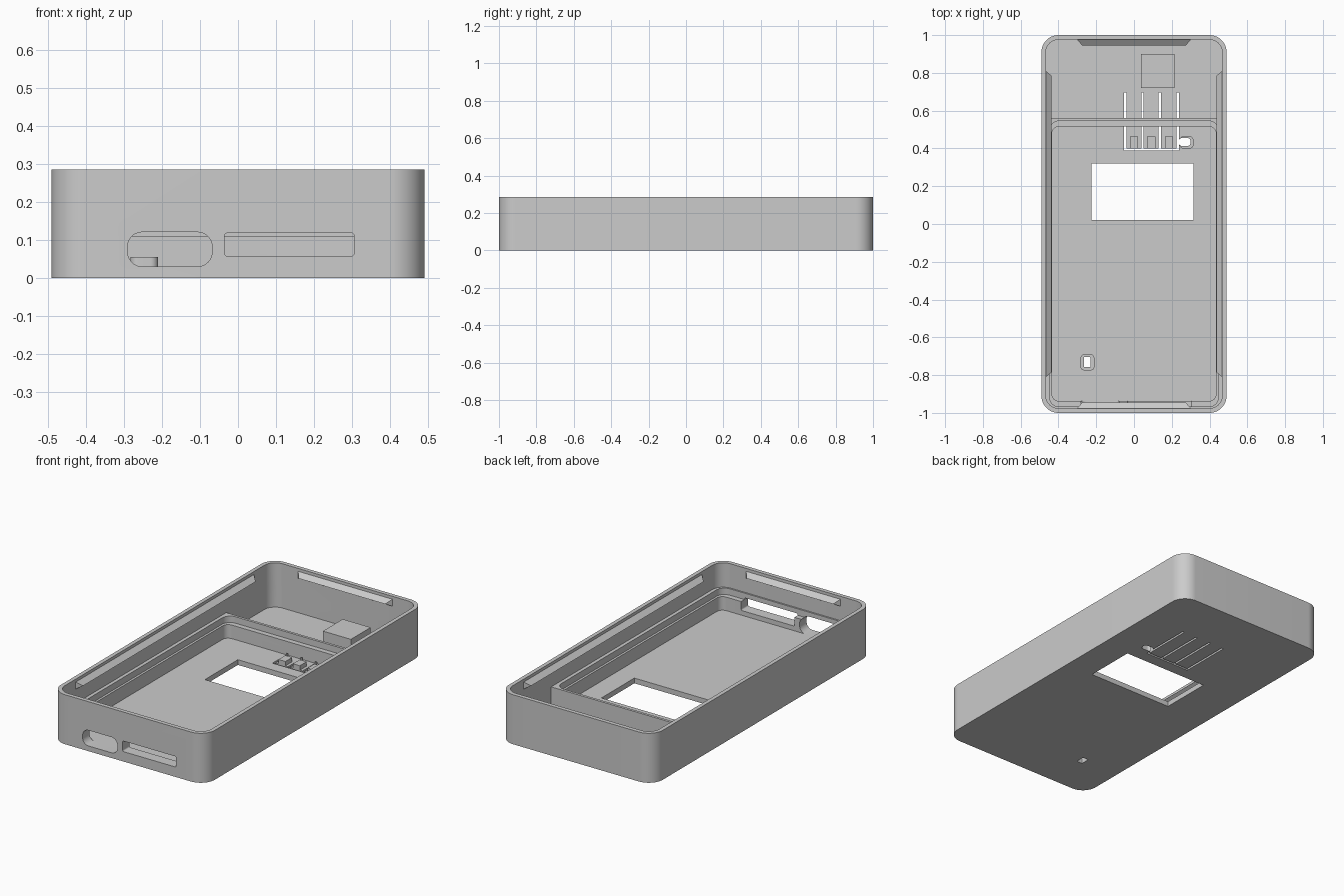
import bpy, bmesh, math
from mathutils import Matrix, Vector

cube = bpy.data.objects.get("Cube")
if cube:
    bpy.data.objects.remove(cube, do_unlink=True)

grey = bpy.data.materials.new("plain_grey")
grey.use_nodes = True
colour = (0.6, 0.6, 0.6, 1)
grey.diffuse_color = colour
grey.node_tree.nodes["Principled BSDF"].inputs["Base Color"].default_value = colour


def finish(name, bm):
    bmesh.ops.recalc_face_normals(bm, faces=bm.faces)
    mesh = bpy.data.meshes.new(name)
    bm.to_mesh(mesh)
    bm.free()
    obj = bpy.data.objects.new(name, mesh)
    obj.data.materials.append(grey)
    bpy.context.collection.objects.link(obj)
    return obj


def prism(name, x0, x1, y0, y1, z0, z1, front=0, back=None, steps=10):
    """Upright block with rounded front and back corners."""
    back = front if back is None else back
    corners = [(x1, y1, -1, -1, back), (x0, y1, 1, -1, back),
               (x0, y0, 1, 1, front), (x1, y0, -1, 1, front)]
    bm = bmesh.new()
    ring = []
    for k, (x, y, sx, sy, r) in enumerate(corners):
        for i in range(steps + 1 if r else 1):
            a = math.pi / 2 * (k + i / steps)
            px = x + r * (sx + math.cos(a)) if r else x
            py = y + r * (sy + math.sin(a)) if r else y
            ring.append(bm.verts.new((px, py, z0)))
    face = bm.faces.new(ring)
    top = bmesh.ops.extrude_face_region(bm, geom=[face])["geom"]
    bmesh.ops.translate(bm, vec=(0, 0, z1 - z0),
                        verts=[v for v in top if isinstance(v, bmesh.types.BMVert)])
    return finish(name, bm)


def cut(target, cutter):
    cutter.hide_render = True
    mod = target.modifiers.new("cut", 'BOOLEAN')
    mod.operation = 'DIFFERENCE'
    mod.solver = 'EXACT'
    mod.object = cutter
    bpy.context.view_layer.objects.active = target
    bpy.ops.object.modifier_apply(modifier=mod.name)
    bpy.data.objects.remove(cutter, do_unlink=True)


def smooth(obj):
    bpy.ops.object.select_all(action='DESELECT')
    obj.select_set(True)
    bpy.context.view_layer.objects.active = obj
    bpy.ops.object.shade_smooth_by_angle(angle=math.radians(30))


FLOOR, LEDGE, RIB, TOP = 0.03, 0.108, 0.145, 0.285
WALL_X, WALL_Y = 0.467, 0.976
ABOVE = 0.4

# Outer shell, then the stepped cavities
case = prism("case", -0.49, 0.49, -1, 1, 0, TOP, 0.09, steps=16)
cut(case, prism("upper", -WALL_X, WALL_X, -WALL_Y, WALL_Y, RIB, ABOVE, 0.068))
cut(case, prism("rear_bay", -WALL_X, WALL_X, 0.56, WALL_Y, FLOOR, ABOVE, 0, 0.068))
cut(case, prism("ledge", -0.447, 0.447, -0.967, 0.545, LEDGE, ABOVE, 0.05))
cut(case, prism("pocket", -0.434, 0.434, -0.937, 0.515, FLOOR, ABOVE, 0.035))

# Window in the floor
cut(case, prism("window", -0.225, 0.315, 0.02, 0.32, -0.1, 0.1))

# Slits that free the three button tongues
for x in (-0.047, 0.045, 0.137, 0.231):
    cut(case, prism("slit", x - 0.006, x + 0.006, 0.39, 0.695, -0.1, FLOOR + 0.01))
cut(case, prism("cross_slit", -0.053, 0.237, 0.389, 0.4, -0.1, FLOOR + 0.01))

# Rounded ports through the front wall
for x0, x1, z0, z1, r in ((-0.29, -0.068, 0.03, 0.12, 0.038),
                          (-0.035, 0.305, 0.057, 0.118, 0.008)):
    port = prism("port", x0, x1, z0, z1, 0.9, 1.1, r)
    port.data.transform(Matrix.Rotation(math.pi / 2, 4, 'X'))
    cut(case, port)

# Small floor holes with raised collars
for name, hole, collar, hr, cr in (
        ("reset_collar", (-0.266, -0.23, -0.757, -0.705), (-0.283, -0.21, -0.775, -0.69), 0.004, 0.02),
        ("lamp_collar", (0.236, 0.3, 0.413, 0.455), (0.238, 0.317, 0.397, 0.467), 0.018, 0.03)):
    cut(case, prism("hole", *hole, -0.1, 0.1, hr))
    ring = prism(name, *collar, FLOOR - 0.005, 0.055, cr)
    cut(ring, prism("hole", *hole, -0.1, 0.1, hr))
    smooth(ring)
smooth(case)

# Button bumps on the tongues
for i, x in enumerate((0.0, 0.092, 0.185)):
    prism(f"button_bump_{i + 1}", x - 0.022, x + 0.022, 0.4, 0.462, FLOOR - 0.01, 0.055)

# Block in the rear bay
prism("rear_block", 0.037, 0.215, 0.72, 0.9, FLOOR - 0.01, 0.112)


def catch(name, distance, half, angle):
    """Wedge-shaped snap ridge along the top of an inner wall."""
    bm = bmesh.new()
    for s in (-1, 1):
        for x, y, z in ((half, 0.005, 0.272), (half, 0.005, 0.225), (half - 0.03, -0.03, 0.245)):
            bm.verts.new((s * x, distance + y, z))
    bmesh.ops.convex_hull(bm, input=bm.verts)
    bmesh.ops.rotate(bm, verts=bm.verts, cent=Vector(), matrix=Matrix.Rotation(angle, 3, 'Z'))
    finish(name, bm)


# Snap ridges on all four walls
for i, name in enumerate(("back", "right", "front", "left")):
    along = i % 2
    catch(name + "_catch", WALL_X if along else WALL_Y,
          0.815 if along else 0.305, i * math.pi / 2)
